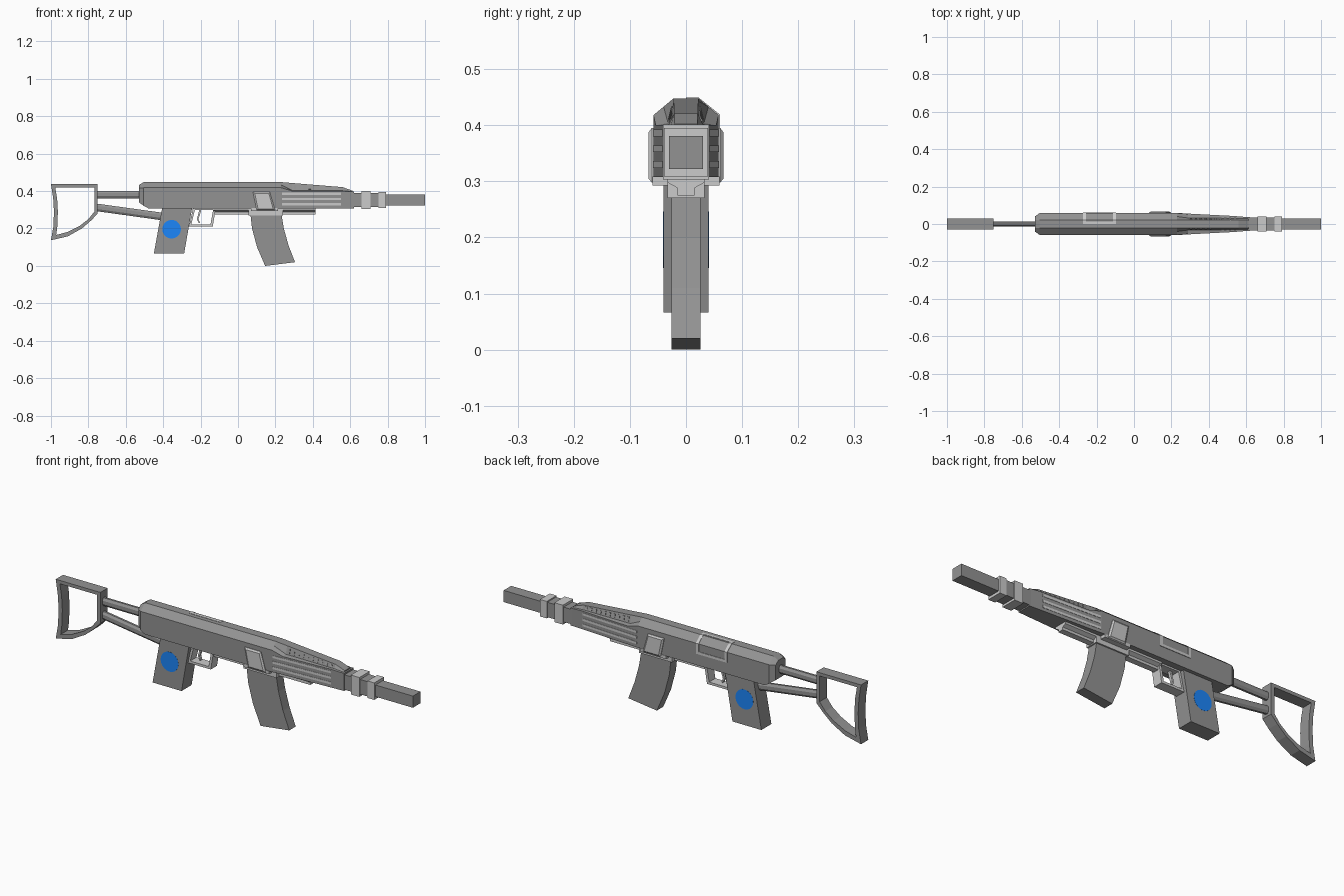
import bpy, bmesh, math
from mathutils import Vector

if "Cube" in bpy.data.objects:
    bpy.data.objects.remove(bpy.data.objects["Cube"])


def colour(name, r, g, b):
    m = bpy.data.materials.new(name)
    m.diffuse_color = (r, g, b, 1)
    m.use_nodes = True
    m.node_tree.nodes["Principled BSDF"].inputs["Base Color"].default_value = m.diffuse_color
    return m


DARK = colour("dark_grey", .29, .29, .29)
LIGHT = colour("light_grey", .66, .66, .66)
BLUE = colour("blue", .012, .24, .95)


def make(name, verts, faces, mat):
    me = bpy.data.meshes.new(name)
    me.from_pydata([tuple(v) for v in verts], [], faces)
    bm = bmesh.new()
    bm.from_mesh(me)
    bmesh.ops.recalc_face_normals(bm, faces=bm.faces)
    bm.to_mesh(me)
    bm.free()
    ob = bpy.data.objects.new(name, me)
    bpy.context.collection.objects.link(ob)
    me.materials.append(mat)
    return ob


def loft(name, rings, mat=DARK):
    """Skin equal-length closed rings and cap both ends."""
    n = len(rings[0])
    verts = [v for r in rings for v in r]
    faces = [(k*n + i, k*n + (i+1) % n, (k+1)*n + (i+1) % n, (k+1)*n + i)
             for k in range(len(rings) - 1) for i in range(n)]
    faces += [tuple(range(n)), tuple(range(len(verts) - n, len(verts)))]
    return make(name, verts, faces, mat)


def prism(name, pts, y0, y1, mat=DARK):
    """Extrude a side profile (x, z) across y."""
    return loft(name, [[(x, y, z) for x, z in pts] for y in (y0, y1)], mat)


def box(name, x0, x1, y0, y1, z0, z1, mat=DARK):
    return prism(name, [(x0, z0), (x1, z0), (x1, z1), (x0, z1)], y0, y1, mat)


def mirrored(x, half):
    """Full cross-section at x from its right half (y, z), bottom to top."""
    return [(x, y, z) for y, z in half] + [(x, -y, z) for y, z in reversed(half)]


def frame(name, outer, inner, w, mat=DARK):
    """Open side frame between two matching outlines."""
    n = len(outer)
    verts = [(x, y, z) for y in (-w, w) for loop in (outer, inner) for x, z in loop]
    faces = []
    for i in range(n):
        j = (i + 1) % n
        for a, b in ((0, n), (n, 3*n), (3*n, 2*n), (2*n, 0)):
            faces.append((a + i, a + j, b + j, b + i))
    return make(name, verts, faces, mat)


def rod(name, a, b, ry, rz, sides=8):
    ring = [(ry * math.cos(math.tau * (i + .5) / sides),
             rz * math.sin(math.tau * (i + .5) / sides)) for i in range(sides)]
    return loft(name, [[(x, y, z + dz) for y, dz in ring] for x, z in (a, b)])


# Receiver with chamfered top and bevelled rear
loft("receiver", [
    mirrored(-.53, [(.04, .34), (.04, .415), (.02, .432)]),
    mirrored(-.505, [(.058, .322), (.058, .418), (.022, .448)]),
    mirrored(-.48, [(.058, .308), (.058, .418), (.022, .448)]),
    mirrored(.23, [(.058, .308), (.058, .418), (.022, .448)])])

# Tapered handguard with a stepped upper ridge
loft("handguard", [
    mirrored(.23, [(.058, .308), (.058, .418), (.04, .433), (.022, .448)]),
    mirrored(.29, [(.054, .308), (.054, .40), (.032, .404), (.022, .443)]),
    mirrored(.56, [(.040, .308), (.040, .40), (.030, .402), (.021, .421)]),
    mirrored(.612, [(.037, .308), (.037, .396), (.028, .397), (.02, .402)])])

for s in (-1, 1):
    side = "left" if s > 0 else "right"
    # Side vent strips following the taper
    for k, z in enumerate((.33, .358, .386)):
        rings = [[(x, s * (y + d), z + h) for d, h in
                  ((-.006, -.006), (.0015, -.006), (.0015, .006), (-.006, .006))]
                 for x, y in ((.235, .0577), (.29, .054), (.55, .0405))]
        loft(f"vent_strip_{side}_{k}", rings, LIGHT)
    # Row of ribs on the steep upper facets
    for k in range(10):
        t = k / 9
        x = .305 + .235 * t
        lo = Vector((x, s * (.030 - .001 * t), .411 - .005 * t))
        hi = Vector((x, s * (.0245 - .002 * t), .433 - .016 * t))
        out = Vector((0, s * .002, .0005))
        rings = [[p + Vector((dx, 0, 0)) for p in
                  (lo - out, lo + out, hi + out, hi - out)] for dx in (-.006, .006)]
        loft(f"upper_rib_{side}_{k}", rings)
    # Raised slanted side panel
    outer = [(.08, .395), (.17, .395), (.198, .298), (.10, .298)]
    inner = [(.09, .387), (.165, .387), (.188, .305), (.107, .305)]
    loft(f"side_panel_{side}", [[(x, s * y, z) for x, z in loop]
         for y, loop in ((.05, outer), (.061, outer), (.067, inner))], LIGHT)

# Barrel and collars
box("barrel", .60, 1.0, -.03, .03, .322, .381)
box("barrel_sleeve", .61, .77, -.035, .035, .314, .389)
box("front_collar_dark", .605, .62, -.037, .037, .308, .397)
box("collar_rear", .66, .708, -.041, .041, .303, .401, LIGHT)
box("collar_front", .752, .79, -.039, .039, .309, .395, LIGHT)

# Underside rail and magazine well
loft("under_rail", [mirrored(x, [(.015, .275), (.015, .288), (.033, .298), (.033, .31)])
                    for x in (-.13, .415)], LIGHT)
box("magazine_well", .055, .24, -.033, .033, .27, .3075, LIGHT)
box("well_flange", .07, .215, -.06, .06, .293, .309, LIGHT)

# Curved magazine
mag = [((.065, .29), (.23, .29)), ((.075, .20), (.245, .20)),
       ((.102, .10), (.27, .11)), ((.145, 0), (.305, .02))]
loft("magazine", [[(a[0], -.026, a[1]), (b[0], -.026, b[1]),
                   (b[0], .026, b[1]), (a[0], .026, a[1])] for a, b in mag])

# Grip with coloured discs
prism("grip", [(-.405, .312), (-.245, .312), (-.288, .066), (-.45, .066)], -.04, .04)
disc = [(-.355 + .05 * math.cos(math.tau * i / 20), .196 + .05 * math.sin(math.tau * i / 20))
        for i in range(20)]
prism("grip_disc_right", disc, -.0406, -.039, BLUE)
prism("grip_disc_left", disc, .039, .0406, BLUE)

# Trigger guard and trigger
frame("trigger_guard", [(-.24, .312), (-.118, .312), (-.135, .21), (-.262, .21)],
      [(-.23, .30), (-.133, .30), (-.147, .222), (-.25, .222)], .025, LIGHT)
prism("trigger", [(-.205, .31), (-.213, .275), (-.22, .25), (-.21, .228),
                  (-.204, .23), (-.211, .252), (-.203, .275), (-.193, .31)],
      -.007, .007, LIGHT)

# Ejection port frame wrapping over the left chamfer
inside = [(.004, .446), (.021, .446), (.056, .417), (.056, .372)]
outside = [(.004, .4495), (.0225, .4495), (.0605, .419), (.0605, .372)]
for nm, x in (("rear", -.272), ("front", -.112)):
    loft(f"port_rib_{nm}", [[(x + d, y, z) for y, z in inside + outside[::-1]]
                            for d in (0, .015)], LIGHT)
box("port_bar_top", -.272, -.097, .0, .014, .44, .4495, LIGHT)
box("port_bar_low", -.272, -.097, .05, .0605, .366, .379, LIGHT)

# Open shoulder stock
frame("stock_frame",
      [(-1, .437), (-.75, .437), (-.75, .28), (-.785, .243), (-.835, .20),
       (-.91, .158), (-1, .137), (-.987, .21), (-.984, .29), (-.988, .36)],
      [(-.977, .42), (-.768, .42), (-.768, .29), (-.80, .25), (-.845, .215),
       (-.91, .182), (-.972, .165), (-.966, .21), (-.963, .29), (-.967, .36)], .029)
rod("stock_strut_upper", (-.765, .381), (-.50, .381), .014, .022)
rod("stock_strut_lower", (-.765, .314), (-.39, .262), .014, .022)
